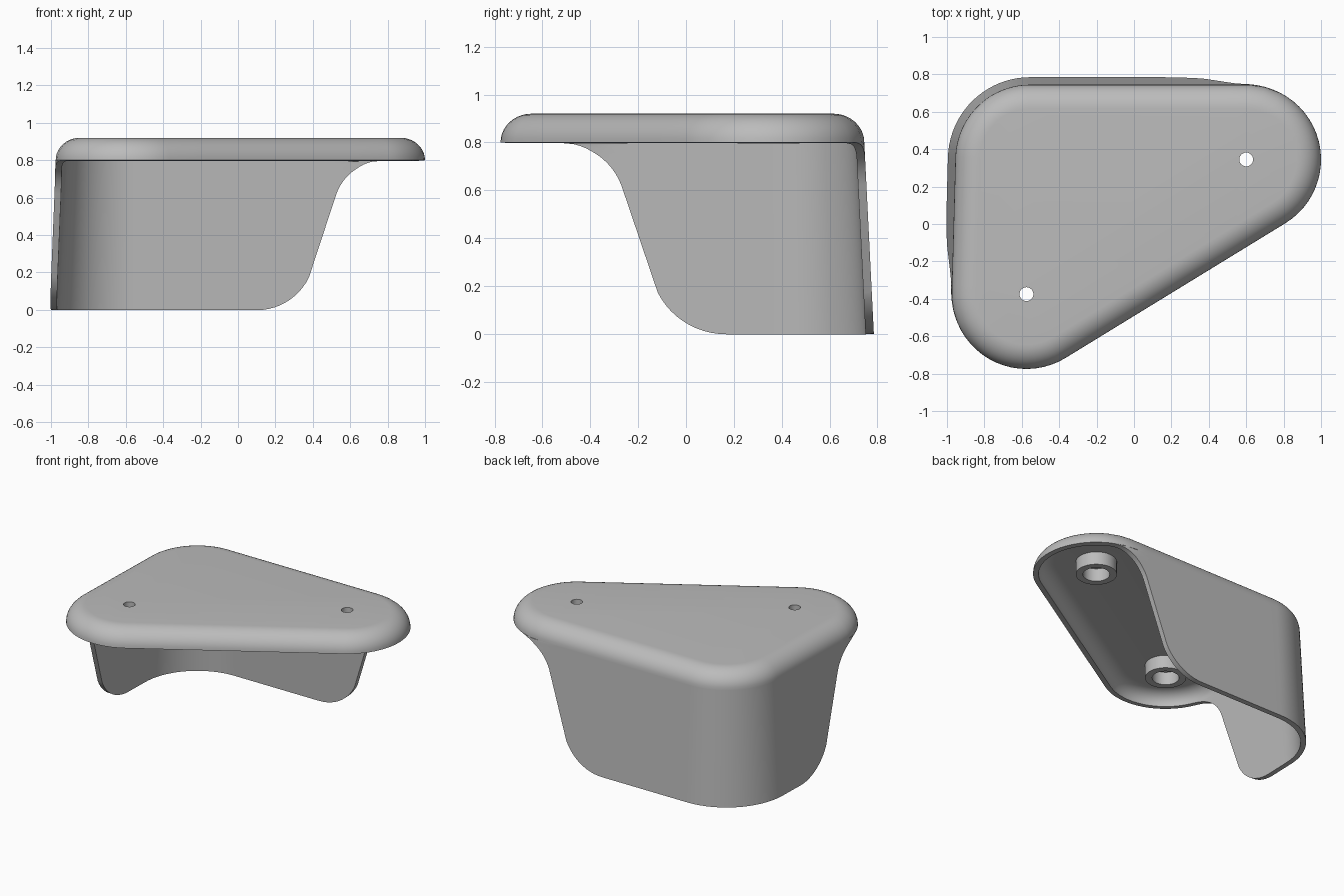
import bpy, bmesh, math
from mathutils import Vector

if "Cube" in bpy.data.objects:
    bpy.data.objects.remove(bpy.data.objects["Cube"], do_unlink=True)

# Material
grey = bpy.data.materials.new("plain grey")
grey.use_nodes = True
colour = (0.5, 0.5, 0.5, 1)
grey.diffuse_color = colour
grey.node_tree.nodes["Principled BSDF"].inputs["Base Color"].default_value = colour

# Plan: a rounded triangle around three corner centres, counter-clockwise
CORNERS = [Vector((-0.575, -0.375)), Vector((0.6, 0.345)), Vector((-0.555, 0.345))]
RADIUS, LID_Z, TOP_Z, THICK = 0.4, 0.8, 0.92, 0.035


def edge_angle(i):
    d = CORNERS[(i + 1) % 3] - CORNERS[i % 3]
    return math.atan2(-d.x, d.y)


def outline(u, r):
    """Even units of u run along a side, odd units round a corner."""
    u %= 6
    i, f = int(u // 2), u % 2
    a = edge_angle(i)
    if f < 1:
        centre = CORNERS[i].lerp(CORNERS[(i + 1) % 3], f)
    else:
        centre = CORNERS[(i + 1) % 3]
        a += ((edge_angle(i + 1) - a) % math.tau) * (f - 1)
    return centre + r * Vector((math.cos(a), math.sin(a)))


def find(axis, value, r, lo, hi):
    """Place on the outline where a falling coordinate reaches a value."""
    for _ in range(40):
        mid = (lo + hi) / 2
        if outline(mid, r)[axis] > value:
            lo = mid
        else:
            hi = mid
    return lo


def steps(a, b, n):
    return [a + (b - a) * k / n for k in range(n)]


def wall_params(s, r):
    right = find(0, 0.1 + s, r, 1.4, 3)
    left = find(1, 0.17 - 1.03 * s, r, 4, 5.7)
    return steps(right, 3, 14) + steps(3, 4, 20) + steps(4, left, 14) + [left]


def finish(obj, angle=30):
    bpy.ops.object.select_all(action='DESELECT')
    obj.select_set(True)
    bpy.context.view_layer.objects.active = obj
    for m in list(obj.modifiers):
        bpy.ops.object.modifier_apply(modifier=m.name)
    bpy.ops.object.shade_smooth_by_angle(angle=math.radians(angle))


def make_object(name, bm):
    bmesh.ops.recalc_face_normals(bm, faces=bm.faces)
    mesh = bpy.data.meshes.new(name)
    bm.to_mesh(mesh)
    bm.free()
    mesh.materials.append(grey)
    obj = bpy.data.objects.new(name, mesh)
    bpy.context.collection.objects.link(obj)
    return obj


# S-shaped end of the wall: two arcs joined by a straight slope (s, z)
low, high, span, slope = 0.31, 0.27, 0.68, math.radians(70)
profile = [(low * math.sin(a), low * (1 - math.cos(a))) for a in steps(0, slope, 12)]
profile += [(span - high * math.sin(a), LID_Z - high * (1 - math.cos(a)))
            for a in steps(slope, 0, 12)] + [(span, LID_Z)]

bm = bmesh.new()


def add_row(params, r, z):
    return [bm.verts.new((*outline(u, r), z)) for u in params]


def bridge(a, b, closed=False):
    n = len(a)
    for k in range(n if closed else n - 1):
        j = (k + 1) % n
        bm.faces.new((a[k], a[j], b[j], b[k]))


# Drafted wall, its top row shared with the lid edge
rows = []
for s, z in profile:
    r = RADIUS + 0.04 * (1 - z / LID_Z)
    params = wall_params(s, r)
    rows.append(add_row(params, r, z))
for a, b in zip(rows, rows[1:]):
    bridge(a, b)

# Lid with a rounded edge
left, right = params[-1], params[0] + 6
free = steps(left, 6, 16)[1:] + steps(6, 7, 6) + steps(7, right, 20)
ring = rows[-1] + add_row(free, RADIUS, LID_Z)
for k in range(1, 11):
    a = math.pi / 2 * k / 10
    nxt = add_row(params + free, RADIUS - 0.13 * (1 - math.cos(a)),
                  LID_Z + (TOP_Z - LID_Z) * math.sin(a))
    bridge(ring, nxt, True)
    ring = nxt
bm.faces.new(ring)
shell = make_object("cover_shell", bm)
solid = shell.modifiers.new("Thickness", 'SOLIDIFY')
solid.thickness, solid.offset, solid.use_even_offset = THICK, -1, True

# Screw holes and the bosses under them
for name, c in (("front", CORNERS[0]), ("side", CORNERS[1])):
    bm = bmesh.new()
    bmesh.ops.create_cone(bm, cap_ends=True, segments=32, radius1=0.037,
                          radius2=0.037, depth=0.3)
    cutter = make_object(name + "_hole_cutter", bm)
    cutter.location = (*c, TOP_Z)
    cutter.hide_render = True
    cutter.hide_set(True)
    cut = shell.modifiers.new("Hole", 'BOOLEAN')
    cut.object, cut.operation, cut.solver = cutter, 'DIFFERENCE', 'EXACT'

    bm = bmesh.new()
    section = [(0.13, 0.795), (0.13, 0.9), (0.085, 0.9), (0.085, 0.795)]
    pts = [bm.verts.new((r, 0, z)) for r, z in section]
    edges = [bm.edges.new((pts[k], pts[(k + 1) % 4])) for k in range(4)]
    bmesh.ops.spin(bm, geom=pts + edges, cent=(0, 0, 0), axis=(0, 0, 1),
                   angle=math.tau, steps=40, use_merge=True)
    bmesh.ops.remove_doubles(bm, verts=bm.verts, dist=0.0005)
    boss = make_object(name + "_screw_boss", bm)
    boss.location = (*c, 0)
    finish(boss)

bpy.context.view_layer.update()
finish(shell)
for obj in [o for o in bpy.data.objects if o.name.endswith("_hole_cutter")]:
    bpy.data.objects.remove(obj, do_unlink=True)
